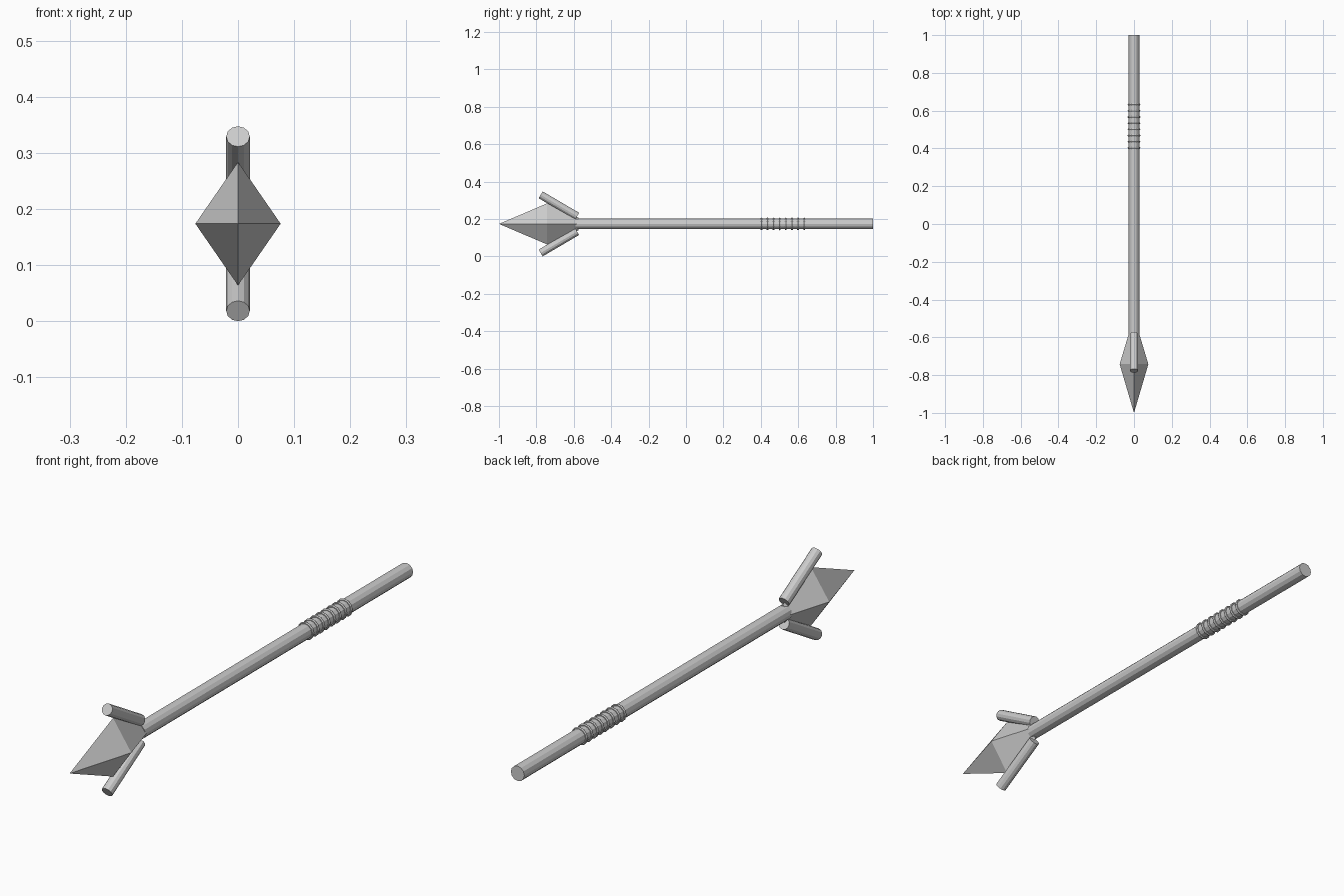
import bpy, bmesh, math
from mathutils import Vector

if "Cube" in bpy.data.objects:
    bpy.data.objects.remove(bpy.data.objects["Cube"])

AXIS_Z = 0.174


def rod(name, a, b, r, sides=12):
    """Flat-sided cylinder running from a to b."""
    a, b = Vector(a), Vector(b)
    bpy.ops.mesh.primitive_cylinder_add(vertices=sides, radius=r, depth=(b - a).length,
                                        location=(a + b) / 2)
    ob = bpy.context.object
    ob.rotation_euler = (b - a).to_track_quat('Z', 'X').to_euler()
    ob.name = name
    return ob


# Shaft
rod("shaft", (0, -0.59, AXIS_Z), (0, 1.0, AXIS_Z), 0.028)

# Grip rings
for i in range(8):
    bpy.ops.mesh.primitive_torus_add(major_segments=12, minor_segments=6,
                                     major_radius=0.0285, minor_radius=0.0055,
                                     location=(0, 0.403 + i * 0.0327, AXIS_Z),
                                     rotation=(math.pi / 2, 0, 0))
    bpy.context.object.name = f"grip_ring_{i + 1}"

# Spear head: diamond sections lofted to a point
bm = bmesh.new()
tip = bm.verts.new((0, -1.0, AXIS_Z))
rings = []
for y, hx, hz in ((-0.742, 0.076, 0.11), (-0.575, 0.026, 0.034)):
    rings.append([bm.verts.new((x, y, AXIS_Z + z))
                  for x, z in ((hx, 0), (0, hz), (-hx, 0), (0, -hz))])
for i in range(4):
    j = (i + 1) % 4
    bm.faces.new((tip, rings[0][i], rings[0][j]))
    bm.faces.new((rings[0][i], rings[1][i], rings[1][j], rings[0][j]))
bm.faces.new(rings[1])
bmesh.ops.recalc_face_normals(bm, faces=bm.faces)
mesh = bpy.data.meshes.new("spear_head")
bm.to_mesh(mesh)
bm.free()
bpy.context.collection.objects.link(bpy.data.objects.new("spear_head", mesh))

# Prongs above and below the head
for name, s in (("upper_prong", 1), ("lower_prong", -1)):
    rod(name, (0, -0.582, AXIS_Z + s * 0.041), (0, -0.777, AXIS_Z + s * 0.1555), 0.021)
